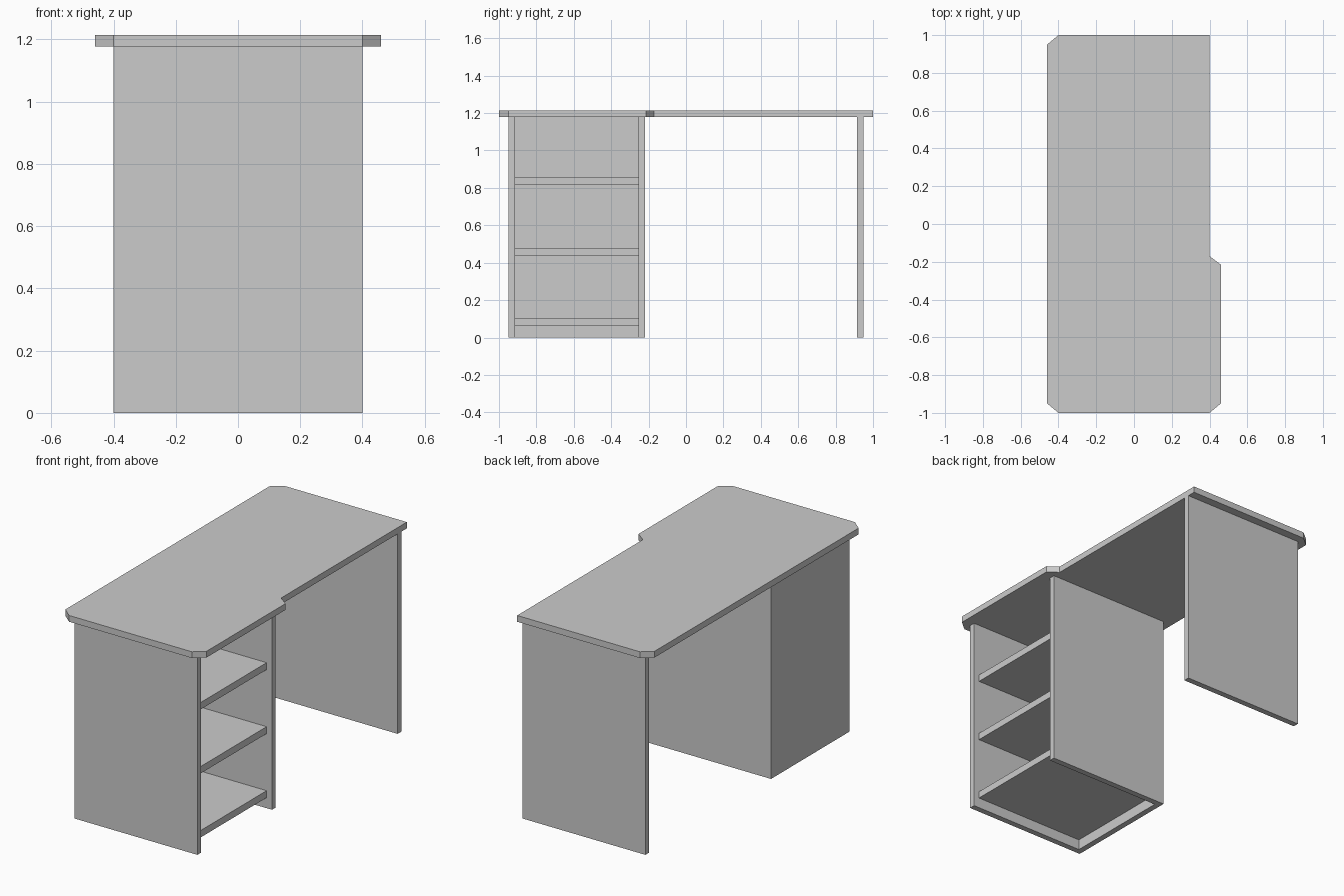
import bpy, bmesh

if "Cube" in bpy.data.objects:
    bpy.data.objects.remove(bpy.data.objects["Cube"])

def extrude_profile(name, outline, z0, z1):
    """Flat outline (x, y) raised from z0 to z1."""
    bm = bmesh.new()
    face = bm.faces.new([bm.verts.new((x, y, z0)) for x, y in outline])
    ext = bmesh.ops.extrude_face_region(bm, geom=[face])
    verts = [g for g in ext["geom"] if isinstance(g, bmesh.types.BMVert)]
    bmesh.ops.translate(bm, verts=verts, vec=(0, 0, z1 - z0))
    bmesh.ops.recalc_face_normals(bm, faces=bm.faces[:])
    mesh = bpy.data.meshes.new(name)
    bm.to_mesh(mesh)
    bm.free()
    obj = bpy.data.objects.new(name, mesh)
    bpy.context.collection.objects.link(obj)
    return obj

def rect(x0, x1, y0, y1):
    return [(x0, y0), (x1, y0), (x1, y1), (x0, y1)]

TOP_Z, HEIGHT, T = 1.178, 1.215, 0.035
D, E = 0.40, 0.46            # half depth of panels and of the top

# Desktop with clipped corners and a knee recess
extrude_profile("desktop", [
    (-D, -1), (D, -1), (E, -0.95), (E, -0.215), (D, -0.17),
    (D, 1), (-D, 1), (-E, 0.95), (-E, -0.95)], TOP_Z, HEIGHT)

# Single panel leg
extrude_profile("panel_leg", rect(-D, D, 0.95 - T, 0.95), 0, TOP_Z)

# Cabinet: two sides and a back in one U-shaped shell, open to +x
Y0, Y1 = -0.95, -0.22
extrude_profile("cabinet_shell", [
    (-D, Y0), (D, Y0), (D, Y0 + T), (-D + T, Y0 + T),
    (-D + T, Y1 - T), (D, Y1 - T), (D, Y1), (-D, Y1)], 0, TOP_Z)

# Shelves set slightly back from the opening
for i, z in enumerate((0.062, 0.439, 0.816)):
    extrude_profile(f"shelf_{i + 1}", rect(-D + T, D - T, Y0 + T, Y1 - T), z, z + 0.041)
